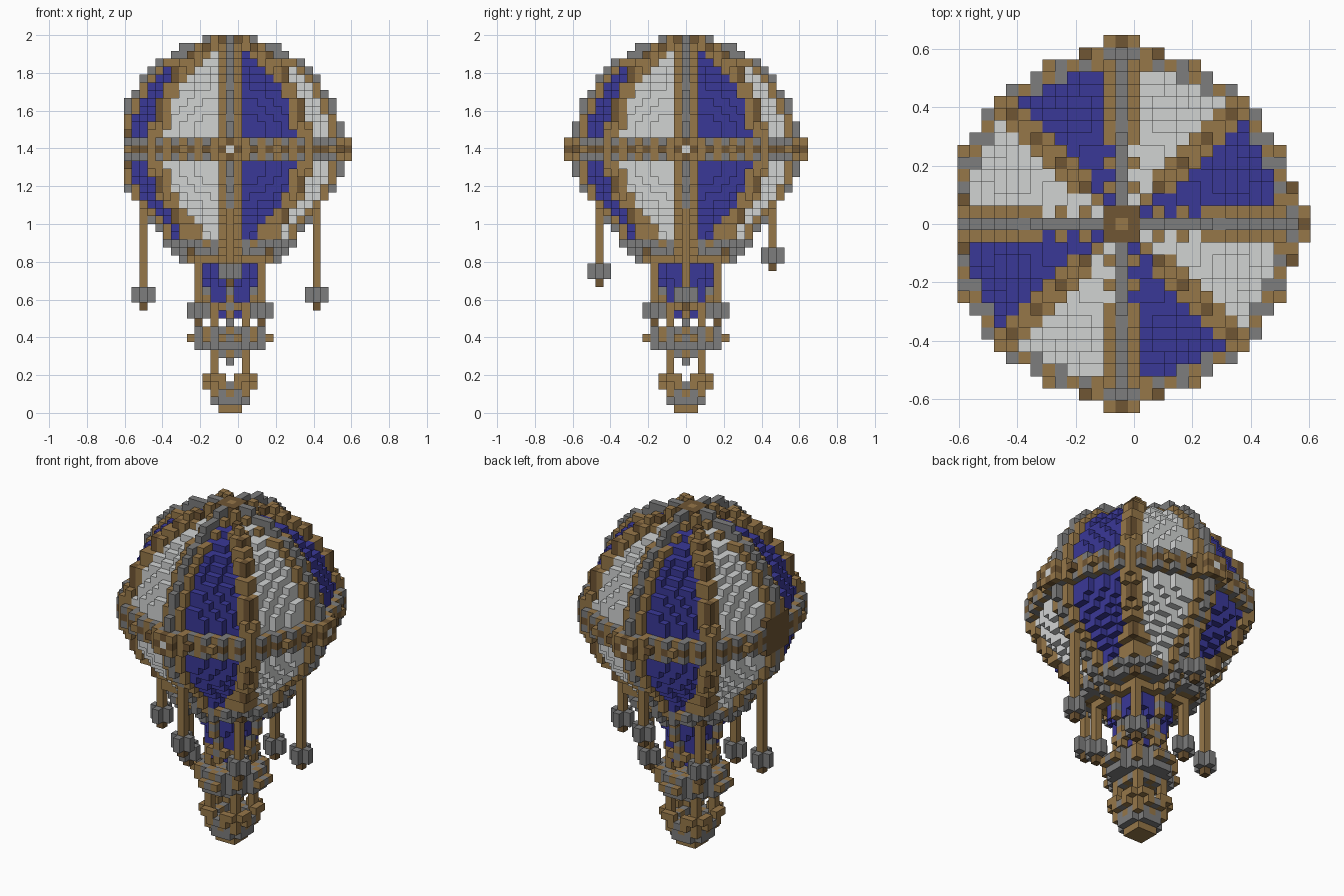
import bpy
import math
from mathutils import Vector

if "Cube" in bpy.data.objects:
    bpy.data.objects.remove(bpy.data.objects["Cube"])

UNIT = 1 / 24          # edge of one block
AXIS_X = -1            # balloon axis, in blocks
MID = 33               # block layer of the equator

# Colours
COLOURS = {
    "oak_brown": (0.305, 0.184, 0.066),
    "stone_grey": (0.205, 0.205, 0.205),
    "cloth_blue": (0.042, 0.04, 0.31),
    "cloth_white": (0.64, 0.655, 0.65),
    "dark_brown": (0.16, 0.092, 0.034),
}
NAMES = list(COLOURS)
BROWN, GREY, BLUE, WHITE, DARK = range(len(NAMES))
materials = []
for name, rgb in COLOURS.items():
    mat = bpy.data.materials.new(name)
    mat.use_nodes = True
    mat.diffuse_color = (*rgb, 1)
    shader = mat.node_tree.nodes["Principled BSDF"]
    shader.inputs["Base Color"].default_value = (*rgb, 1)
    shader.inputs["Roughness"].default_value = 0.9
    materials.append(mat)

blocks = {}            # (x, y, z) -> (part, colour)


def put(part, x, y, z, colour):
    blocks.setdefault((x, y, z), (part, colour))


def disc(part, z, radius, rule, inner=-1):
    """Fill a round layer, or a ring, colouring each block by a rule."""
    reach = math.ceil(radius)
    for x in range(-reach, reach + 1):
        for y in range(-reach, reach + 1):
            if inner < math.hypot(x, y) <= radius:
                put(part, x, y, z, rule(x, y))


def plain(colour):
    return lambda x, y: colour


def checker(x, y):
    return GREY if (x + y) % 2 else BROWN


def sector(x, y):
    return BLUE if math.floor(math.atan2(y, x) / (math.pi / 4)) % 2 == 0 else WHITE


def hanging_weight(x, y, z, layers):
    """A cross-shaped weight with a tip, on a rope up to the envelope."""
    put("weights", x, y, z - 1, DARK)
    for layer in range(z, z + layers):
        for dx, dy in ((0, 0), (1, 0), (-1, 0), (0, 1), (0, -1)):
            put("weights", x + dx, y + dy, layer, GREY)
    top = z + layers
    while (x, y, top) not in blocks:
        put("weight_ropes", x, y, top, BROWN)
        top += 1


# Envelope: cloth panels, upright ribs and the equator belt, on a tapering base
TAPER = {27: 12.6, 26: 11.8, 25: 10.9, 24: 10, 23: 9.3, 22: 8.7, 21: 8.2, 20: 7.4, 19: 6.2}
for z in range(19, 48):
    dz = z - MID

    def reach(loss):
        if z in TAPER:
            return TAPER[z] - loss / 28
        return math.sqrt(max(205.1 - loss - dz * dz, 0))

    for x in range(-13, 16):
        for y in range(-15, 16):
            r = math.hypot(x, y)
            ax, ay = abs(x), abs(y)
            low, diagonal = min(ax, ay), abs(ax - ay)
            near_top = z > MID and r < 7
            spread = 0 if near_top and r < 4.5 else 2 if z < 25 else 1
            if x == -13 and y * y + dz * dz <= 8:
                put("side_patch", x, y, z, DARK)
            elif abs(dz) <= 1 and low <= 1 and 14 < max(ax, ay) <= 15:
                hub = low + abs(dz)
                put("belt_boss", x, y, z, WHITE if hub == 0 else DARK if hub == 1 else BROWN)
            elif r > reach(0):
                continue
            elif abs(dz) <= 1:
                put("belt", x, y, z, (GREY if dz else DARK) if low % 2 else BROWN)
            elif z >= 46 and r < 2:
                put("crown", x, y, z, BROWN if r == 0 else DARK)
            elif low == 0:
                put("main_ribs", x, y, z, GREY)
            elif low == 1 and r <= reach(14) and not (near_top and (x + y) % 2):
                put("main_ribs", x, y, z, BROWN)
            elif low > 1 and diagonal <= spread and r <= reach(14 * diagonal):
                dark = diagonal == 0 and x % 2
                put("diagonal_ribs", x, y, z, DARK if dark else BROWN)
            elif z in (20, 21) and low > 1:
                put("lower_collar", x, y, z, GREY if z == 20 else checker(x, y))
            elif r <= reach(36):
                put("cloth_panels", x, y, z, BLUE if z == 19 else sector(x, y))

# Neck: tapering blue cloth with a strip down each side and a ring at its foot
for z in range(12, 19):
    core = 2.3 + (z - 12) * 0.28
    for t in range(-4, 5):
        if abs(t) <= core + 0.7:
            for x, y in ((t, 0), (0, t)):
                put("neck_ribs", x, y, z, GREY if z % 2 else BROWN)
    disc("neck_cloth", z, core, plain(BLUE))
disc("neck_ring", 13, 3.3, plain(BROWN), inner=2.6)

# Four weights hung close round the neck, four on long ropes further out
for sx in (-1, 1):
    for sy in (-1, 1):
        hanging_weight(4 * sx, 4 * sy, 12, 2)
for x, y, z in ((11, 0, 14), (-11, 0, 14), (0, -11, 17), (0, 11, 19)):
    hanging_weight(x, y, z, 2)

# Open frame and tray beneath the neck
for z in range(8, 13):
    for x, y in ((2, 2), (2, -2), (-2, 2), (-2, -2)):
        put("frame_posts", x, y, z, BROWN)
    put("centre_post", 0, 0, z, GREY)
disc("tray", 10, 4.3, checker, inner=2.3)
disc("tray", 9, 4.3, checker)
for s in (-5, 5):
    for t in (-1, 0, 1):
        put("tray_lugs", s, t, 9, BROWN if t else GREY)
        put("tray_lugs", t, s, 9, BROWN if t else GREY)
disc("tray", 8, 4.2, plain(GREY))
disc("tray", 7, 2.3, checker)
put("centre_post", 0, 0, 6, GREY)

# Basket hung on four ropes
for sx in (-1, 1):
    for sy in (-1, 1):
        for z in range(2, 8):
            put("basket_ropes", 2 * sx, 2 * sy, z, BROWN)
        for x, y in ((3, 2), (2, 3), (3, 1), (1, 3)):
            put("basket_rim", x * sx, y * sy, 4, BROWN)
disc("basket", 3, 3.2, checker, inner=1.9)
disc("basket", 2, 2.9, checker)
disc("basket", 1, 2.3, plain(GREY))
disc("basket", 0, 1.5, plain(BROWN))

# Turn each part into a mesh of its exposed block faces
SIDES = []
for axis in range(3):
    for sign in (-1, 1):
        n = Vector([sign if i == axis else 0 for i in range(3)])
        u = Vector([1 if i == (axis + 1) % 3 else 0 for i in range(3)])
        w = n.cross(u)
        SIDES.append((n, [(n + u * a + w * b) / 2
                          for a, b in ((-1, -1), (1, -1), (1, 1), (-1, 1))]))

for part in sorted({p for p, c in blocks.values()}):
    verts, faces, colours = {}, [], []
    for cell, (owner, colour) in blocks.items():
        if owner != part:
            continue
        centre = Vector(cell)
        for normal, corners in SIDES:
            if tuple(int(v) for v in centre + normal) in blocks:
                continue
            face = []
            for corner in corners:
                p = (centre + corner + Vector((AXIS_X, 0, 0.5))) * UNIT
                key = tuple(round(v, 5) for v in p)
                face.append(verts.setdefault(key, len(verts)))
            faces.append(face)
            colours.append(colour)
    mesh = bpy.data.meshes.new(part)
    mesh.from_pydata(list(verts), [], faces)
    for mat in materials:
        mesh.materials.append(mat)
    mesh.polygons.foreach_set("material_index", colours)
    mesh.update()
    bpy.context.scene.collection.objects.link(bpy.data.objects.new(part, mesh))
